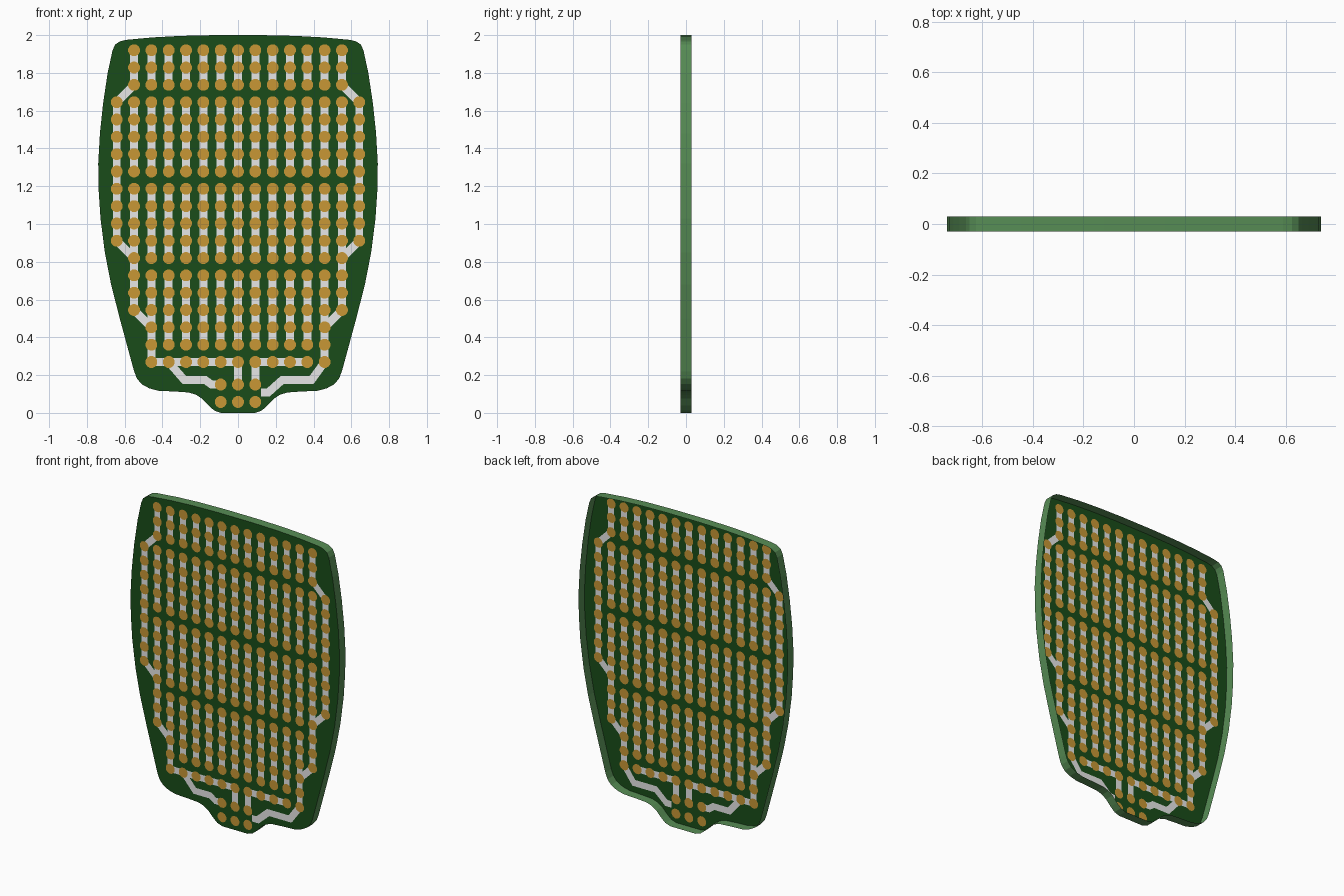
import bpy, bmesh, math
from mathutils import Vector

if "Cube" in bpy.data.objects:
    bpy.data.objects.remove(bpy.data.objects["Cube"])

HALF = 0.03       # half thickness of the board
PITCH = 0.0917    # pad spacing
PAD_R = 0.032
TRACE_W = 0.042


def material(name, rgb):
    m = bpy.data.materials.new(name)
    m.diffuse_color = (*rgb, 1)
    m.use_nodes = True
    m.node_tree.nodes["Principled BSDF"].inputs["Base Color"].default_value = m.diffuse_color
    return m


mask_green = material("dark green board face", (0.010, 0.073, 0.010))
edge_green = material("light green board edge", (0.095, 0.265, 0.09))
silver = material("silver trace", (0.80, 0.80, 0.80))
gold = material("gold pad", (0.58, 0.31, 0.035))


def finish(name, bm, mats):
    me = bpy.data.meshes.new(name)
    bm.to_mesh(me)
    bm.free()
    for m in mats:
        me.materials.append(m)
    ob = bpy.data.objects.new(name, me)
    bpy.context.collection.objects.link(ob)
    return ob


def row_z(k):
    return 1.92 - PITCH * k if k < 19 else (0.15 if k == 19 else 0.058)


def at(col, row):
    return (col * PITCH, row_z(row))


# board: mirrored half outline, a front sheet with a rim and an open back
half = [(0.09, 0.0), (0.125, 0.012), (0.155, 0.038), (0.19, 0.075), (0.22, 0.095),
        (0.26, 0.108), (0.33, 0.113), (0.42, 0.117), (0.47, 0.13), (0.51, 0.152),
        (0.535, 0.182), (0.55, 0.22), (0.58, 0.33), (0.626, 0.50), (0.672, 0.68),
        (0.705, 0.85), (0.728, 1.03), (0.738, 1.18), (0.74, 1.32), (0.731, 1.48),
        (0.714, 1.64), (0.69, 1.80), (0.664, 1.92), (0.65, 1.95), (0.625, 1.967),
        (0.59, 1.975), (0.45, 1.988), (0.30, 1.996), (0.12, 2.0)]
outline = half + [(-x, z) for x, z in reversed(half)]
bm = bmesh.new()
near = [bm.verts.new((x, -HALF, z)) for x, z in outline]
far = [bm.verts.new((x, HALF, z)) for x, z in outline]
bm.faces.new(near)
for i in range(len(near)):
    j = (i + 1) % len(near)
    bm.faces.new([near[j], near[i], far[i], far[j]]).material_index = 1
bm.normal_update()
finish("board", bm, [mask_green, edge_green])


def plate(bm, pts, side, lift):
    # flat polygon on the outside (-1) or the inside (+1) of the front sheet
    f = bm.faces.new([bm.verts.new((x, -HALF + side * lift, z)) for x, z in pts])
    f.normal_update()
    if f.normal.y * side < 0:
        f.normal_flip()


def trace(bm, path, side):
    for a, b in zip(path, path[1:]):
        a, b = Vector(a), Vector(b)
        d = (b - a).normalized()
        n = Vector((-d.y, d.x)) * TRACE_W / 2
        e = d * TRACE_W * 0.2
        plate(bm, [a - e + n, a - e - n, b + e - n, b + e + n], side, 0.0006)


# trace routes: vertical strips in four banks
paths = []
for first, last in ((0, 2), (3, 7), (8, 12), (13, 17)):
    for c in range(-5, 6):
        paths.append([at(c, first), at(c, last)])
# side rails, stepping in and out with the outline
for s in (-1, 1):
    paths.append([at(6 * s, 0), at(6 * s, 2), at(7 * s, 3), at(7 * s, 11), at(6 * s, 12),
                  at(6 * s, 15), at(5 * s, 16), at(5 * s, 18)])
    paths.append([at(6 * s, 3), at(6 * s, 7)])
    paths.append([at(6 * s, 8), at(6 * s, 12)])
# bottom rails and connector leads
paths += [[at(-5, 18), at(0, 18), at(0, 19)],
          [at(4, 18), at(1, 18), at(1, 19)],
          [at(-4, 18), (-0.285, 0.175), (-0.175, 0.175), (-0.14, 0.15), at(-1, 19)],
          [at(5, 18), (0.39, 0.175), (0.235, 0.175), (0.16, 0.108), (0.13, 0.108)]]

# pads: column reach for each row
reach = [6] * 3 + [7] * 9 + [6] * 4 + [5] * 3 + [1] * 2

for side, label in ((-1, "front"), (1, "back")):
    bm = bmesh.new()
    for p in paths:
        trace(bm, p, side)
    finish(label + "_traces", bm, [silver])

    bm = bmesh.new()
    for k, r in enumerate(reach):
        for c in range(-r, r + 1):
            x, z = at(c, k)
            ring = [(x + PAD_R * math.cos((i + 0.5) * math.pi / 6),
                     z + PAD_R * math.sin((i + 0.5) * math.pi / 6)) for i in range(12)]
            plate(bm, ring, side, 0.0012)
    finish(label + "_pads", bm, [gold])
